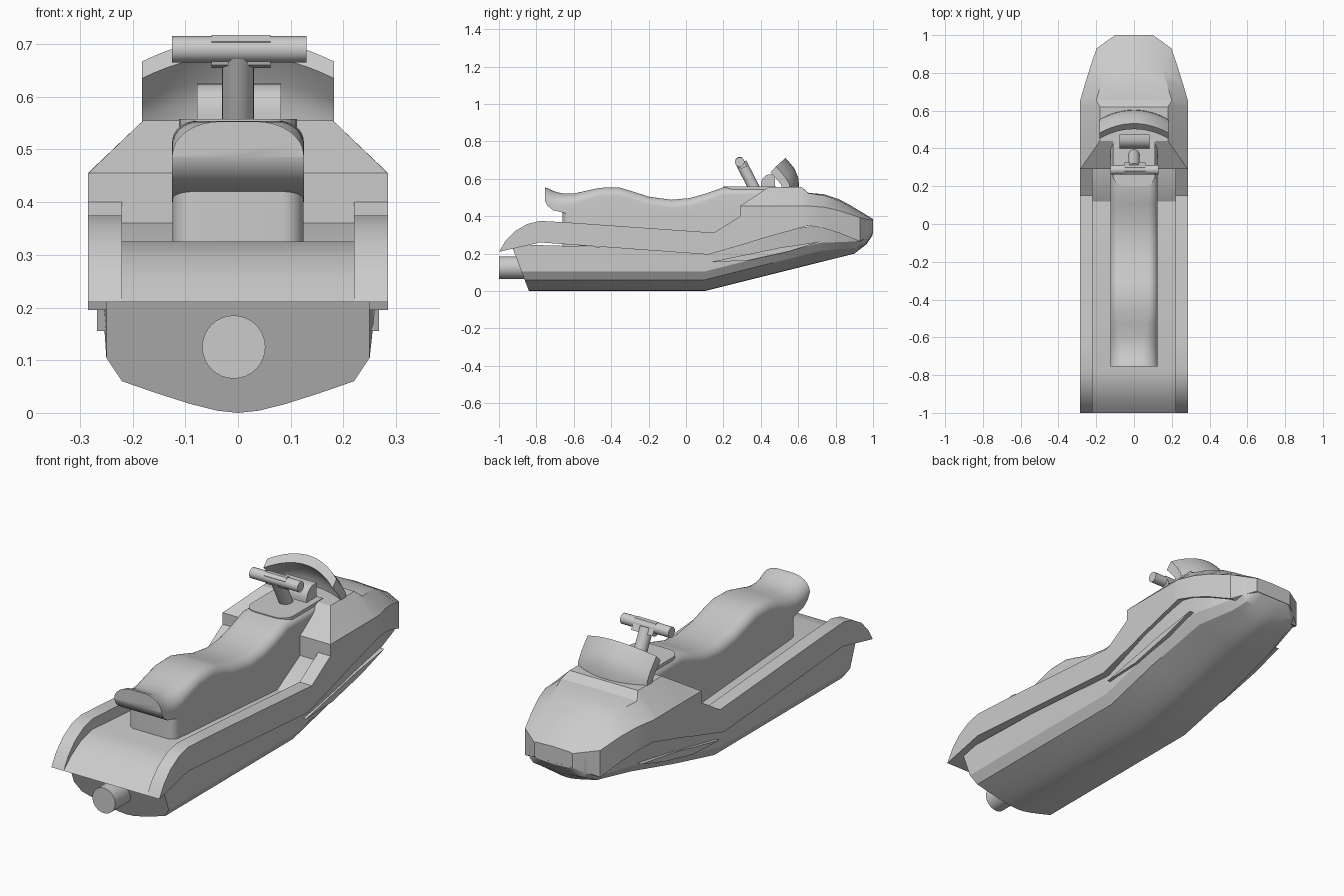
import bpy, bmesh, math
from mathutils import Vector

cube = bpy.data.objects.get("Cube")
if cube:
    bpy.data.objects.remove(cube, do_unlink=True)

GREY = (0.6, 0.6, 0.6, 1)
grey = bpy.data.materials.new("plain grey")
grey.use_nodes = True
grey.diffuse_color = GREY
grey.node_tree.nodes["Principled BSDF"].inputs["Base Color"].default_value = GREY


def finish(name, bm, angle=32):
    bmesh.ops.recalc_face_normals(bm, faces=bm.faces)
    mesh = bpy.data.meshes.new(name)
    bm.to_mesh(mesh)
    bm.free()
    mesh.materials.append(grey)
    obj = bpy.data.objects.new(name, mesh)
    bpy.context.collection.objects.link(obj)
    bpy.ops.object.select_all(action="DESELECT")
    obj.select_set(True)
    bpy.context.view_layer.objects.active = obj
    bpy.ops.object.shade_smooth_by_angle(angle=math.radians(angle))
    return obj


def loft(name, rings, angle=32):
    """Skin closed rings of equal length and cap both ends."""
    bm = bmesh.new()
    loops = [[bm.verts.new(p) for p in ring] for ring in rings]
    for a, b in zip(loops, loops[1:]):
        for i in range(len(a)):
            j = (i + 1) % len(a)
            bm.faces.new((a[i], a[j], b[j], b[i]))
    bm.faces.new(loops[0])
    bm.faces.new(loops[-1])
    return finish(name, bm, angle)


def extrude(name, profile, x0, x1, mirror=False):
    """Extrude a (y, z) side profile across x."""
    obj = loft(name, [[(x, y, z) for y, z in profile] for x in (x0, x1)])
    if mirror:
        obj.modifiers.new("Mirror", "MIRROR")
    return obj


def both(half):
    """Complete a half ring whose first and last points lie on x = 0."""
    return half + [(-x, y, z) for x, y, z in half[-2:0:-1]]


def rod(name, start, end, radius):
    a, b = Vector(start), Vector(end)
    bm = bmesh.new()
    bmesh.ops.create_cone(bm, cap_ends=True, segments=32, radius1=radius,
                          radius2=radius, depth=(b - a).length)
    turn = (b - a).to_track_quat("Z", "Y").to_matrix()
    bmesh.ops.transform(bm, matrix=turn.to_4x4(), verts=bm.verts)
    bmesh.ops.translate(bm, vec=(a + b) / 2, verts=bm.verts)
    return finish(name, bm)


# Lower hull: keel height, lower chine, upper chine, top edge, stern rake
def hull_ring(y, keel, low, high, top, rake=0.0):
    half = [(0, keel)]
    for t, drop in ((0.18, 0.07), (0.4, 0.27), (0.7, 0.62)):
        half.append((low[0] * t, keel + (low[1] - keel) * drop))
    half += [low, high, top, (0, top[1])]
    return both([(x, y - rake * z, z) for x, z in half])


loft("lower_hull", [
    hull_ring(-0.84, 0, (0.22, 0.06), (0.25, 0.105), (0.25, 0.25), 0.38),
    hull_ring(0.1, 0, (0.22, 0.06), (0.25, 0.105), (0.25, 0.22)),
    hull_ring(0.4, 0.075, (0.225, 0.135), (0.255, 0.18), (0.27, 0.29)),
    hull_ring(0.72, 0.155, (0.21, 0.215), (0.245, 0.258), (0.262, 0.36)),
    hull_ring(0.9, 0.2, (0.16, 0.23), (0.195, 0.265), (0.205, 0.36)),
    hull_ring(0.965, 0.25, (0.13, 0.26), (0.15, 0.28), (0.15, 0.36)),
    hull_ring(0.998, 0.3, (0.09, 0.305), (0.098, 0.32), (0.098, 0.36)),
], 25)

# Overhanging deck and the raised rails beside it
rim = [(0.36, 0.265), (0.12, 0.195), (-0.78, 0.26), (-0.91, 0.23)]
extrude("deck", [(-1, 0.21), (-0.945, 0.26), (-0.87, 0.303), (-0.78, 0.325),
                 (0.12, 0.262), (0.29, 0.36), (0.36, 0.36)] + rim, -0.23, 0.23)
extrude("side_rail", [(-1, 0.21), (-0.965, 0.268), (-0.915, 0.32),
                      (-0.85, 0.358), (-0.78, 0.375), (-0.62, 0.366),
                      (0.15, 0.312), (0.29, 0.4), (0.36, 0.4)] + rim,
        0.22, 0.285, True)

# Thin spray strakes on the bow flanks
extrude("spray_strake", [(0.13, 0.155), (0.33, 0.163), (0.55, 0.212),
                         (0.72, 0.265), (0.5, 0.232)], 0.2, 0.268, True)


# Bow cowl: lower edge, shoulder, hood edge, centre line
def cowl_ring(y, base, shoulder, edge, mid):
    half = [(0, base), (shoulder[0], base), shoulder, edge, (0, mid)]
    return both([(x, y, z) for x, z in half])


wide = (0.285, 0.455)
loft("bow_cowl", [
    cowl_ring(0.29, 0.245, wide, (0.284, 0.455), 0.455),
    cowl_ring(0.44, 0.29, wide, (0.18, 0.555), 0.555),
    cowl_ring(0.62, 0.34, wide, (0.18, 0.555), 0.555),
    cowl_ring(0.655, 0.35, wide, (0.2, 0.523), 0.525),
    cowl_ring(0.74, 0.335, (0.26, 0.448), (0.175, 0.51), 0.517),
    cowl_ring(0.82, 0.31, (0.235, 0.43), (0.15, 0.483), 0.49),
    cowl_ring(0.88, 0.285, (0.215, 0.41), (0.13, 0.45), 0.458),
    cowl_ring(0.93, 0.265, (0.198, 0.392), (0.113, 0.42), 0.428),
    cowl_ring(1.0, 0.31, (0.1, 0.378), (0.09, 0.382), 0.385),
], 25)


# Cushioned seat with an upturned tail
def seat_ring(y, bottom, top, rx, rz):
    w = 0.125
    half = [(0, y, bottom), (w, y, bottom)]
    for i in range(9):
        a = math.pi / 2 * i / 8
        half.append((w - rx + rx * math.cos(a), y, top - rz + rz * math.sin(a)))
    return both(half + [(0, y, top)])


loft("seat", [seat_ring(*s) for s in (
    (-0.755, 0.485, 0.553, 0.09, 0.065),
    (-0.74, 0.455, 0.551, 0.09, 0.075),
    (-0.71, 0.432, 0.535, 0.09, 0.075),
    (-0.66, 0.42, 0.521, 0.08, 0.07),
    (-0.6, 0.4, 0.521, 0.07, 0.06),
    (-0.53, 0.4, 0.537, 0.06, 0.05),
    (-0.46, 0.4, 0.552, 0.05, 0.045),
    (-0.36, 0.4, 0.554, 0.05, 0.045),
    (-0.3, 0.4, 0.537, 0.05, 0.045),
    (-0.2, 0.4, 0.505, 0.05, 0.045),
    (-0.08, 0.4, 0.488, 0.05, 0.045),
    (0.02, 0.4, 0.497, 0.05, 0.045),
    (0.11, 0.4, 0.523, 0.05, 0.045),
    (0.2, 0.4, 0.554, 0.045, 0.04),
    (0.46, 0.4, 0.554, 0.045, 0.04))], 45)


# Seat base and steering console, outlined from above with rounded ends
def slab(name, half_width, y0, y1, z0, z1, r):
    half = [(0, y0)]
    for i in range(7):
        a = math.pi / 2 * i / 6
        half.append((half_width - r + r * math.sin(a), y0 + r - r * math.cos(a)))
    half += [(half_width, y1), (0, y1)]
    return loft(name, [both([(x, y, z) for x, y in half]) for z in (z0, z1)])


slab("seat_base", 0.124, -0.66, 0.4, 0.24, 0.43, 0.04)
slab("console", 0.112, 0.2, 0.48, 0.5, 0.558, 0.06)

# Gauge housing with a rounded rear top
arc = [(0.455 - 0.055 * math.cos(a), 0.57 + 0.055 * math.sin(a))
       for a in [math.pi / 2 * i / 6 for i in range(7)]]
extrude("gauge_housing", [(0.4, 0.54)] + arc + [(0.475, 0.625), (0.475, 0.54)],
        -0.078, 0.082)

# Curved wind deflector
section = [(0.605, 0.54), (0.602, 0.6), (0.58, 0.655), (0.532, 0.712),
           (0.502, 0.68), (0.54, 0.635), (0.56, 0.59), (0.565, 0.54)]
rings = []
for i in range(17):
    t = i / 8 - 1
    rings.append([(0.182 * t, y - 0.05 * t * t,
                   z - 0.045 * t * t * min(1, (z - 0.54) / 0.1))
                  for y, z in section])
loft("wind_deflector", rings, 35)

# Handlebar
rod("steering_post", (0, 0.375, 0.53), (0, 0.295, 0.685), 0.03)
rod("handlebar", (-0.125, 0.287, 0.69), (0.13, 0.287, 0.69), 0.025)
extrude("handlebar_clamp", [(0.265, 0.705), (0.28, 0.717), (0.3, 0.716),
                            (0.325, 0.667), (0.3, 0.655), (0.28, 0.66)],
        -0.05, 0.062)

# Jet nozzle
rod("jet_nozzle", (-0.008, -1, 0.125), (-0.008, -0.82, 0.125), 0.06)
